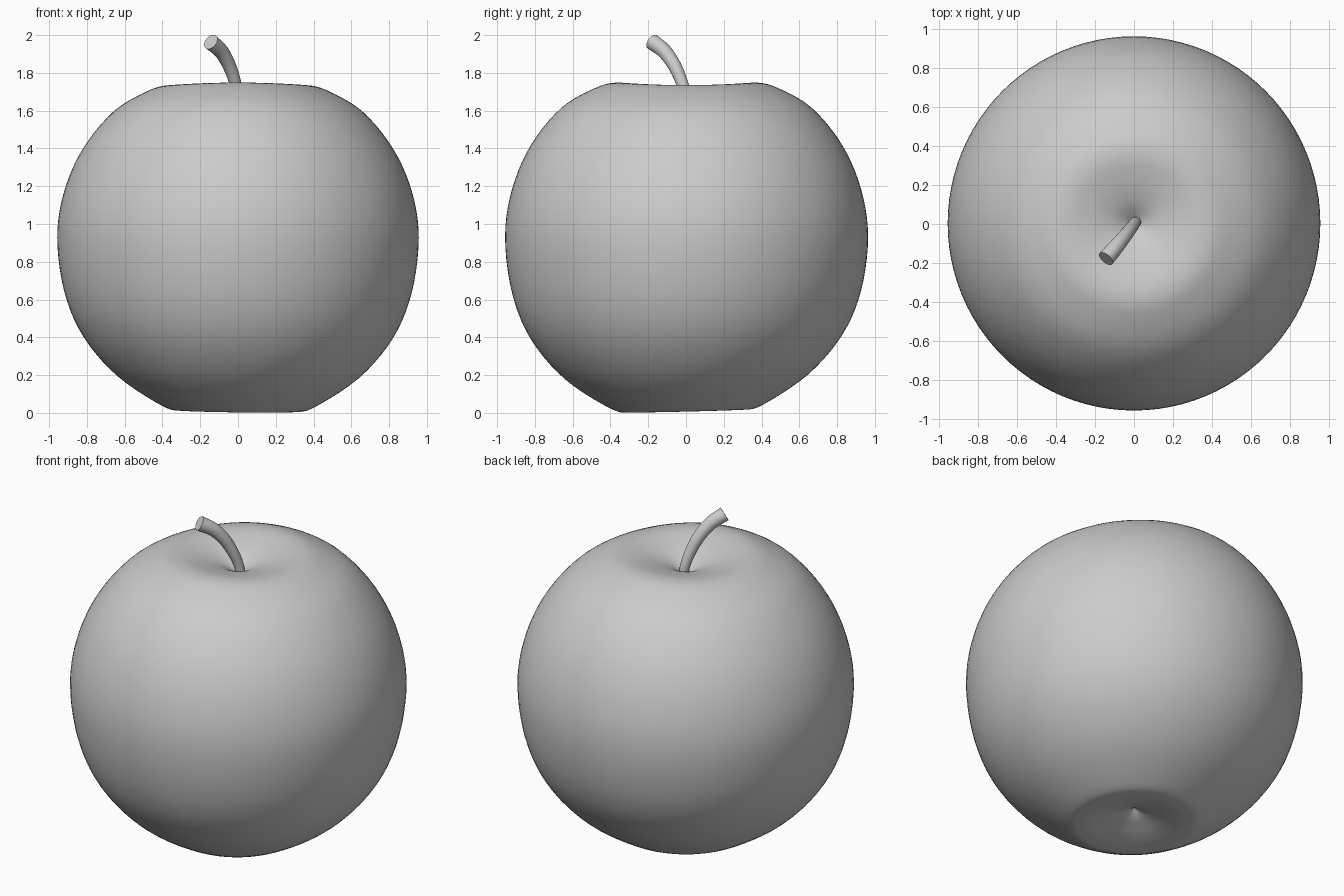
import bpy, bmesh, math
from mathutils import Vector

cube = bpy.data.objects.get("Cube")
if cube:
    bpy.data.objects.remove(cube, do_unlink=True)

grey = bpy.data.materials.new("plain grey")
grey.use_nodes = True
grey.diffuse_color = (0.6, 0.6, 0.6, 1)
grey.node_tree.nodes["Principled BSDF"].inputs["Base Color"].default_value = (0.6, 0.6, 0.6, 1)


def smooth_path(points, steps):
    """Catmull-Rom curve through the points."""
    p = [Vector(q) for q in points]
    p = [2 * p[0] - p[1]] + p + [2 * p[-1] - p[-2]]
    out = []
    for a, b, c, d in zip(p, p[1:], p[2:], p[3:]):
        for i in range(steps):
            t = i / steps
            out.append(0.5 * (2 * b + (c - a) * t + (2 * a - 5 * b + 4 * c - d) * t * t
                              + (3 * b - a - 3 * c + d) * t ** 3))
    return out + [p[-2]]


def finish(obj, angle):
    obj.data.materials.append(grey)
    bpy.ops.object.select_all(action='DESELECT')
    obj.select_set(True)
    bpy.context.view_layer.objects.active = obj
    bpy.ops.object.shade_smooth_by_angle(angle=math.radians(angle))


def skin(name, rings, angle):
    """Join equal rings of points into a closed tube with capped ends."""
    bm = bmesh.new()
    loops = [[bm.verts.new(co) for co in ring] for ring in rings]
    n = len(loops[0])
    for low, high in zip(loops, loops[1:]):
        for i in range(n):
            j = (i + 1) % n
            bm.faces.new((low[i], low[j], high[j], high[i]))
    bm.faces.new(loops[0][::-1])
    bm.faces.new(loops[-1])
    bmesh.ops.recalc_face_normals(bm, faces=bm.faces)
    mesh = bpy.data.meshes.new(name)
    bm.to_mesh(mesh)
    bm.free()
    obj = bpy.data.objects.new(name, mesh)
    bpy.context.collection.objects.link(obj)
    finish(obj, angle)


def circle(n):
    return [(math.cos(math.tau * i / n), math.sin(math.tau * i / n)) for i in range(n)]


def body_point(r, z, c, s):
    """Point on the fruit, with a slightly tilted base and a saddle-shaped top rim."""
    base = max(0, 1 - z / 0.9)
    top = max(0, z / 0.9 - 1)
    lift = base * r * (0.025 * s - 0.012 * c) + top * r * 0.02 * (s * s - c * c)
    return (r * c, r * s * 1.004 + 0.003, z + lift)


# Fruit body: radius and height from the bottom dimple to the top dimple
profile = [(0.002, 0.105, 0), (0.05, 0.075, 0), (0.12, 0.05, 0), (0.20, 0.027, 0),
           (0.30, 0.012, 0), (0.40, 0.032, 0),
           (0.64, 0.19, 0), (0.82, 0.40, 0), (0.92, 0.64, 0), (0.957, 0.93, 0),
           (0.92, 1.18, 0), (0.82, 1.41, 0), (0.66, 1.605, 0), (0.48, 1.712, 0),
           (0.36, 1.742, 0), (0.23, 1.722, 0), (0.12, 1.687, 0), (0.05, 1.648, 0),
           (0.002, 1.61, 0)]
skin("fruit_body", [[body_point(p.x, p.y, c, s) for c, s in circle(96)]
                    for p in smooth_path(profile, 5)], 60)

# Stem: a bent, widening rod cut square at the tip
path = smooth_path([(0.015, 0.012, 1.56), (0.005, 0.005, 1.66), (-0.015, -0.022, 1.75),
                    (-0.047, -0.062, 1.84), (-0.09, -0.115, 1.915), (-0.144, -0.178, 1.964)], 5)
rings = []
for i, p in enumerate(path):
    along = (path[min(i + 1, len(path) - 1)] - path[max(i - 1, 0)]).normalized()
    side = along.cross(Vector((1, -1, 0))).normalized()
    other = along.cross(side)
    r = 0.025 + 0.018 * i / (len(path) - 1)
    rings.append([p + r * (c * side + s * other) for c, s in circle(20)])
skin("stem", rings, 40)
